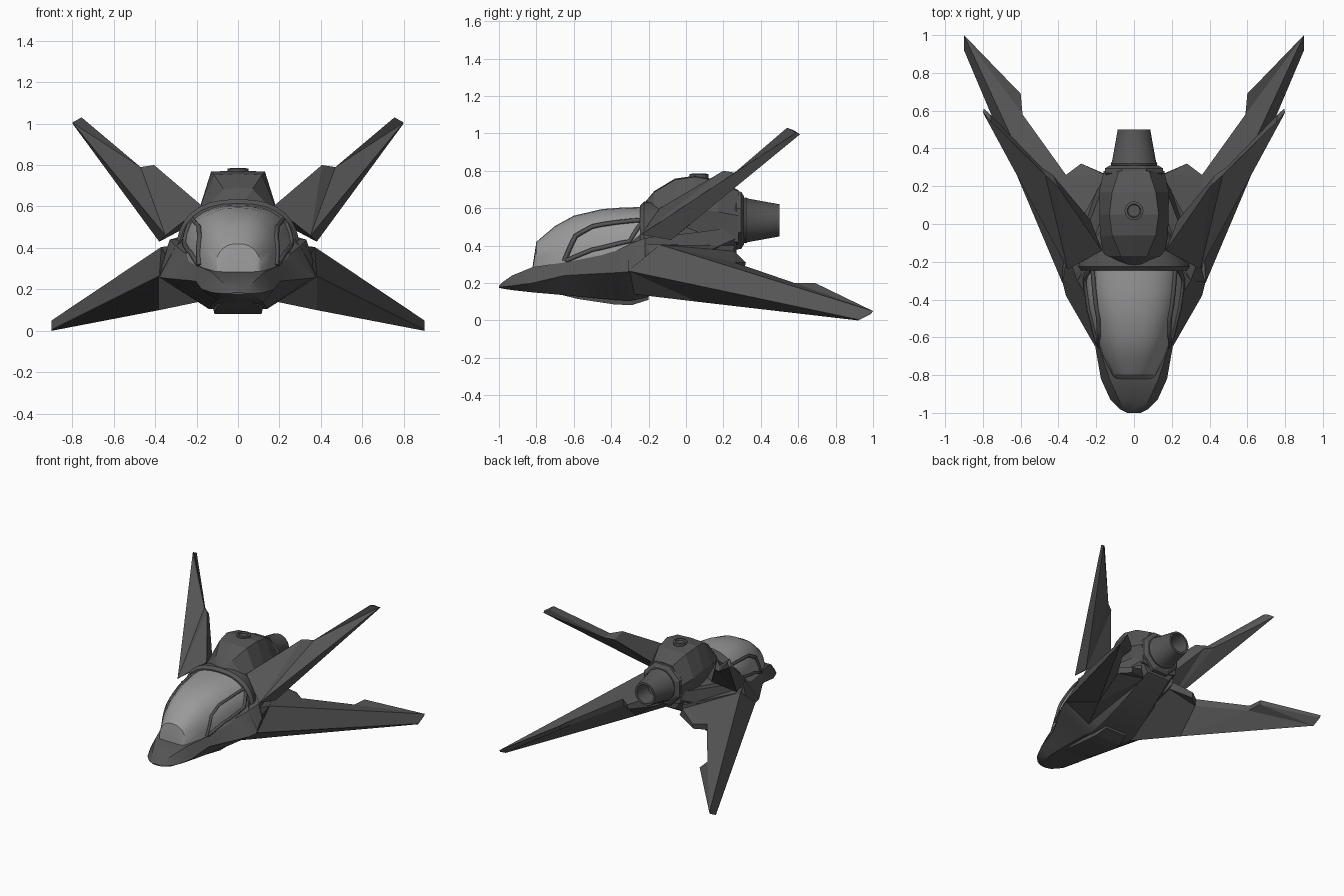
import bpy, bmesh, math
from mathutils import Vector

if "Cube" in bpy.data.objects:
    bpy.data.objects.remove(bpy.data.objects["Cube"])


def material(name, v):
    m = bpy.data.materials.new(name)
    m.diffuse_color = (v, v, v, 1)
    m.use_nodes = True
    m.node_tree.nodes["Principled BSDF"].inputs["Base Color"].default_value = m.diffuse_color
    return m


DARK = material("dark_hull", 0.09)
GLASS = material("pale_glass", 0.32)


def make(name, verts, faces, mat=DARK, smooth=None):
    bm = bmesh.new()
    vs = [bm.verts.new(v) for v in verts]
    for f in faces:
        bm.faces.new([vs[i] for i in f])
    bmesh.ops.remove_doubles(bm, verts=bm.verts, dist=0.0005)
    bmesh.ops.recalc_face_normals(bm, faces=bm.faces)
    bmesh.ops.triangulate(bm, faces=[f for f in bm.faces if len(f.verts) > 4])
    me = bpy.data.meshes.new(name)
    bm.to_mesh(me)
    bm.free()
    me.materials.append(mat)
    ob = bpy.data.objects.new(name, me)
    bpy.context.collection.objects.link(ob)
    if smooth:
        bpy.ops.object.select_all(action='DESELECT')
        ob.select_set(True)
        bpy.context.view_layer.objects.active = ob
        bpy.ops.object.shade_smooth_by_angle(angle=math.radians(smooth))
    return ob


def loft(name, rings, mat=DARK, smooth=None, closed=False):
    """Skin equal-length rings of 3D points, capping the ends."""
    n, k = len(rings[0]), len(rings)
    faces = [[i * n + j, i * n + (j + 1) % n, (i + 1) * n + (j + 1) % n, (i + 1) * n + j]
             for i in range(k - 1) for j in range(n)]
    faces += [list(range(n)), list(range((k - 1) * n, k * n))]
    return make(name, [p for r in rings for p in r], faces, mat, smooth)


def section(y, half):
    """Ring from a right-hand half profile running top centre to bottom centre."""
    return [(x, y, z) for x, z in half] + [(-x, y, z) for x, z in half[-2:0:-1]]


# hull: y, deck half-width, deck z, chine half-width, chine z, keel half-width, keel z
hull = [(-1.0, .02, .185, .035, .18, .02, .175), (-.98, .05, .205, .075, .18, .05, .17),
        (-.93, .08, .24, .125, .185, .08, .162), (-.82, .13, .285, .175, .2, .1, .15),
        (-.65, .185, .31, .205, .24, .12, .135), (-.38, .25, .37, .36, .255, .14, .11),
        (-.3, .3, .41, .38, .26, .14, .105), (-.22, .33, .44, .38, .28, .14, .12),
        (.05, .22, .47, .26, .34, .12, .23), (.27, .14, .5, .15, .44, .1, .36)]
loft("hull", [section(y, [(0, a2), (a, a2), (b, b2), (c, c2), (0, c2)])
              for y, a, a2, b, b2, c, c2 in hull], smooth=28)

# belly plate
loft("belly_plate", [section(y, [(0, .19), (w + .02, .19), (w, z), (0, z)])
                     for y, w, z in [(-.7, .06, .145), (-.58, .1, .115), (-.38, .115, .085),
                                     (-.29, .11, .082), (-.2, .09, .11)]])

# canopy: y, half-width, base z, top z
STATIONS = [(-.82, .1, .26, .29), (-.8, .115, .26, .42), (-.7, .165, .28, .505), (-.6, .2, .29, .56),
            (-.45, .24, .31, .595), (-.35, .255, .335, .603), (-.22, .27, .36, .607)]


def arch(w, zb, zt, t, grow=0.0):
    a = t * math.pi / 2
    return ((w + grow) * max(math.sin(a), 0) ** .8,
            zb + (zt + grow - zb) * max(math.cos(a), 0) ** .8)


def canopy_point(y, t):
    for p, q in zip(STATIONS, STATIONS[1:]):
        if y <= q[0]:
            f = (y - p[0]) / (q[0] - p[0])
            w, zb, zt = [p[i] + f * (q[i] - p[i]) for i in (1, 2, 3)]
            x, z = arch(w, zb, zt, t, .004)
            return (x, y, z)
    return (arch(.27, .36, .607, t)[0], y, arch(.27, .36, .607, t)[1])


def arch_ring(y, w, zb, zt):
    return section(y, [arch(w, zb, zt, i / 8) for i in range(9)] + [(0, zb)])


loft("canopy_glass", [arch_ring(*s) for s in STATIONS], GLASS, 30)

# arch behind the canopy, fairing back into the spine
loft("rear_arch", [arch_ring(*s) for s in
                   [(-.245, .285, .36, .615), (-.225, .3, .36, .635), (-.19, .29, .36, .635),
                    (-.02, .18, .36, .63)]], smooth=25)


# window frame bars following the canopy surface
def bar(name, path, side, r=.013):
    cu = bpy.data.curves.new(name, 'CURVE')
    cu.dimensions = '3D'
    cu.bevel_depth, cu.bevel_resolution, cu.use_fill_caps = r, 0, True
    pts = []
    for (y0, t0), (y1, t1) in zip(path, path[1:]):
        pts += [canopy_point(y0 + (y1 - y0) * i / 4, t0 + (t1 - t0) * i / 4) for i in range(4)]
    pts.append(canopy_point(*path[-1]))
    sp = cu.splines.new('POLY')
    sp.points.add(len(pts) - 1)
    for p, (x, y, z) in zip(sp.points, pts):
        p.co = (x * side, y, z, 1)
    cu.materials.append(DARK)
    bpy.context.collection.objects.link(bpy.data.objects.new(name, cu))


# wing outlines, right-hand side
LOW_TOP = [(.37, -.14, .405), (.38, -.31, .265), (.9, .92, .005), (.9, 1.0, .05), (.6, .69, .2),
           (.59, .58, .2), (.36, .26, .31), (.28, .32, .31), (.15, .26, .37)]
LOW_BOTTOM = [(.14, -.36, .15), (.38, .06, .1), (.9, .92, 0), (.9, .99, .035), (.6, .68, .17),
              (.59, .57, .165), (.36, .25, .26), (.28, .31, .27), (.12, .25, .31)]
UP_FRONT = [(.35, -.24, .46), (.8, .59, 1.005), (.755, .54, 1.03), (.47, .26, .79),
            (.405, .2, .8), (.17, -.14, .6)]
UP_BACK = [(.38, -.08, .43), (.795, .61, .995), (.76, .58, 1.015), (.49, .3, .765),
           (.43, .26, .75), (.23, .02, .51)]


def slab(name, front, back, front_faces, side):
    n = len(front)
    faces = front_faces + [list(range(n, 2 * n))]
    faces += [[i, (i + 1) % n, n + (i + 1) % n, n + i] for i in range(n)]
    make(name, [(x * side, y, z) for x, y, z in front + back], faces)


for side, label in ((1, "right"), (-1, "left")):
    slab(label + "_lower_wing", LOW_TOP, LOW_BOTTOM, [[0, 1, 2, 3], [0, 3, 4, 5, 6, 7, 8]], side)
    slab(label + "_upper_wing", UP_FRONT, UP_BACK, [[0, 1, 2, 3, 4, 5]], side)
    # shoulder wedge joining deck, chine and both wings
    slab(label + "_shoulder", [(.3, -.3, .41), (.37, -.14, .405), (.15, .26, .4), (.17, -.14, .55)],
         [(.38, -.31, .265), (.38, -.1, .26), (.14, .25, .33), (.14, -.14, .3)], [[0, 1, 2, 3]], side)
    bar(label + "_window_rail", [(-.24, .55), (-.5, .56), (-.59, .66), (-.65, .95)], side)
    bar(label + "_window_sill", [(-.24, .62), (-.3, .86), (-.5, .88), (-.64, .95)], side)

# engine housing on the spine: y, roof half-width, roof z, side half-width, side z
dome = [(-.22, .03, .625, .1, .57), (-.17, .07, .685, .16, .59), (-.06, .115, .752, .18, .6),
        (.05, .13, .768, .183, .6), (.17, .115, .745, .185, .58), (.28, .08, .69, .16, .56)]
loft("engine_housing", [section(y, [(0, a2 + .006), (a, a2), (b, b2), (.15, .42), (0, .38)])
                        for y, a, a2, b, b2 in dome])


def lathe_y(name, profile, z, n, smooth=None):
    off = math.pi / n
    loft(name, [[(r * math.cos(off + 2 * math.pi * i / n), y, z + r * math.sin(off + 2 * math.pi * i / n))
                 for i in range(n)] for r, y in profile], smooth=smooth)


# engine collar and hollow nozzle
lathe_y("engine_collar", [(.15, .25), (.168, .27), (.165, .295), (.14, .31)], .535, 8)
lathe_y("engine_nozzle", [(.115, .29), (.125, .32), (.118, .33), (.087, .5), (.072, .5), (.06, .38)],
        .535, 20, 30)

# round port on the housing roof
port = [(.05, .755), (.05, .782), (.036, .785), (.032, .772)]
loft("roof_port", [[(r * math.cos(math.pi * i / 8), .07 + r * math.sin(math.pi * i / 8), min(z, .785))
                    for i in range(16)] for r, z in port])
